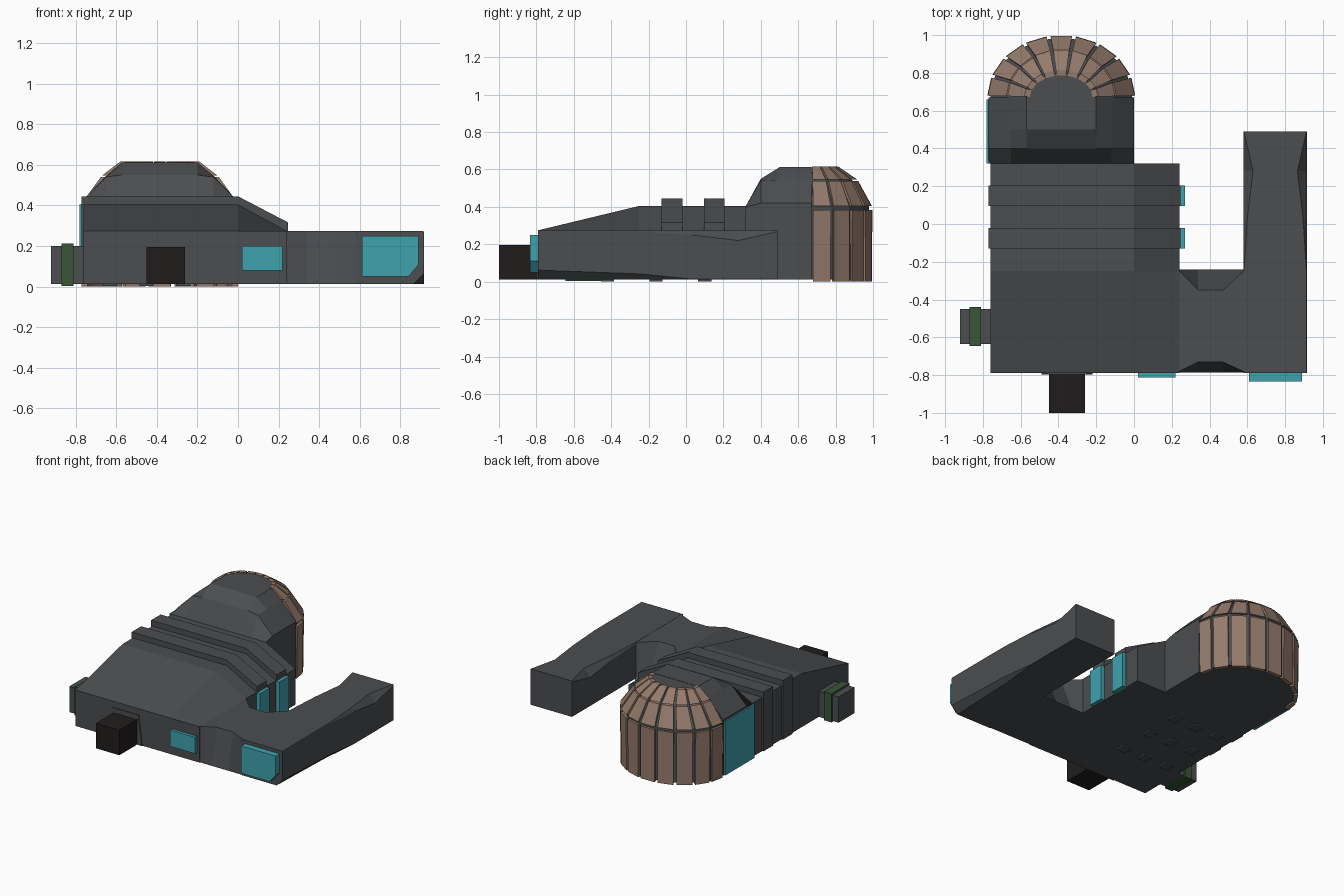
import bpy, bmesh, math
from mathutils import Vector

if "Cube" in bpy.data.objects:
    bpy.data.objects.remove(bpy.data.objects["Cube"])


def material(name, rgb):
    m = bpy.data.materials.new(name)
    m.diffuse_color = (*rgb, 1)
    m.use_nodes = True
    m.node_tree.nodes["Principled BSDF"].inputs["Base Color"].default_value = m.diffuse_color
    return m


HULL = material("dark_hull", (0.07, 0.075, 0.08))
CYAN = material("cyan_glow", (0.05, 0.36, 0.42))
COPPER = material("copper_glass", (0.30, 0.20, 0.15))
GREEN = material("dark_green", (0.04, 0.09, 0.04))
BLACK = material("black", (0.015, 0.012, 0.012))


def finish(name, bm, mat):
    bmesh.ops.recalc_face_normals(bm, faces=bm.faces)
    me = bpy.data.meshes.new(name)
    bm.to_mesh(me)
    bm.free()
    me.materials.append(mat)
    ob = bpy.data.objects.new(name, me)
    bpy.context.collection.objects.link(ob)
    return ob


def add_loft(bm, rings):
    """Skin matching closed rings and cap both ends."""
    rows = [[bm.verts.new(p) for p in r] for r in rings]
    n = len(rows[0])
    for a, b in zip(rows, rows[1:]):
        for i in range(n):
            j = (i + 1) % n
            bm.faces.new((a[i], a[j], b[j], b[i]))
    bm.faces.new(rows[0])
    bm.faces.new(rows[-1])


def loft(name, rings, mat=HULL):
    bm = bmesh.new()
    add_loft(bm, rings)
    return finish(name, bm, mat)


def along_y(y, prof):
    return [(x, y, z) for x, z in prof]


def box(name, x0, x1, y0, y1, z0, z1, mat=HULL):
    prof = [(x0, z0), (x0, z1), (x1, z1), (x1, z0)]
    return loft(name, [along_y(y0, prof), along_y(y1, prof)], mat)


B = 0.012  # underside height

# Main hall: roof rises from the front edge, right side slopes down
def hall(top):
    return [(-.76, B), (-.76, top), (0, top), (.24, .274), (.24, B)]


loft("main_hall", [along_y(-.79, hall(.275)), along_y(-.25, hall(.405)),
                   along_y(.32, hall(.405))])

# Two ribs wrapping the roof, with lit feet on the right
for i, y in enumerate((-.13, .095)):
    rib = [(-.77, B), (-.77, .445), (0, .445), (.245, .317), (.245, B)]
    loft(f"roof_rib_{i}", [along_y(y, rib), along_y(y + .11, rib)])
    box(f"rib_foot_{i}", .235, .27, y, y + .11, B, .272, CYAN)

# Rear hall swelling up to the dome
def rear(z1, z2):
    half = [(-.385, B), (-.385, .42 if z1 > .41 else .40), (-.265, z1), (-.185, z2)]
    pts = half + [(-x, z) for x, z in reversed(half)]
    return [(x - .385, z) for x, z in pts]


loft("rear_hall", [along_y(.32, rear(.405, .405)), along_y(.40, rear(.54, .55)),
                   along_y(.50, rear(.545, .612)), along_y(.67, rear(.545, .612))])
box("rear_side_panel", -.78, -.765, .32, .66, B, .405, CYAN)

# Half dome: plain core plus three rows of nine panels
SEG = 9


def dome_pt(level, ang, inset=0):
    rx, ry, z = level
    return Vector((-.385 + (rx - inset) * math.cos(ang),
                   .67 + (ry - inset) * math.sin(ang), z))


core = [(.376, .314, B), (.376, .314, .405), (.265, .225, .54), (.18, .13, .61)]
loft("dome_core", [[dome_pt(l, math.pi * i / SEG) for i in range(SEG + 1)] for l in core])

skin = [(.385, .328, 0), (.392, .33, .40), (.287, .25, .545), (.192, .142, .618)]
bm = bmesh.new()
for lo, hi in zip(skin, skin[1:]):
    for i in range(SEG):
        a0 = math.pi * (i + .08) / SEG
        a1 = math.pi * (i + .92) / SEG
        rings = []
        for l in (lo, hi):
            rings.append([dome_pt(l, a0), dome_pt(l, a1),
                          dome_pt(l, a1, .03), dome_pt(l, a0, .03)])
        low = [p.lerp(q, .03) if lo[2] else p for p, q in zip(*rings)]
        top = [p.lerp(q, .96) for p, q in zip(*rings)]
        add_loft(bm, [low, top])
finish("dome_panels", bm, COPPER)

# Side wing: right lower edge cut at the front, top edges cut at the middle
def wing(c, d):
    return [(.58, B), (.58, .27 - c), (.58 + c, .275), (.915 - c, .275),
            (.915, .27 - c), (.915, B + d), (.915 - d, B)]


loft("side_wing", [along_y(y, wing(c, d)) for y, c, d in
                   ((-.79, .002, .05), (-.25, .002, .03), (.03, .02, .002),
                    (.28, .05, .002), (.49, .002, .002))])
lamp = [(.61, .05), (.61, .25), (.89, .25), (.89, .11), (.84, .05)]
loft("wing_front_window", [along_y(-.835, lamp), along_y(-.78, lamp)], CYAN)

# Waisted connector between hall and wing
link = []
for x, w in ((.23, .0), (.34, .11), (.47, .11), (.59, .0)):
    link.append([(x, -.785, B), (x, -.785 + w * .5, .274),
                 (x, -.24 - w, .274), (x, -.24, B)])
loft("connector", link)

# Front entrance with sloped surround, and a small window
surround = [(-.49, B), (-.46, .23), (-.25, .23), (-.22, B)]
loft("door_surround", [along_y(-.797, surround), along_y(-.77, surround)])
box("entrance_tunnel", -.45, -.26, -1.0, -.78, B, .195, BLACK)
box("front_window", .02, .22, -.812, -.78, .08, .20, CYAN)

# Left side port with collar
box("side_port", -.92, -.75, -.635, -.45, B, .20, HULL)
box("side_port_collar", -.87, -.81, -.645, -.44, .004, .213, GREEN)

# Small pads underneath
for i in range(3):
    for j in range(3):
        x, y = -.27 - .18 * i, .10 - .26 * j
        box(f"under_pad_{i}_{j}", x - .035, x + .035, y - .035, y + .035, .002, .02)
